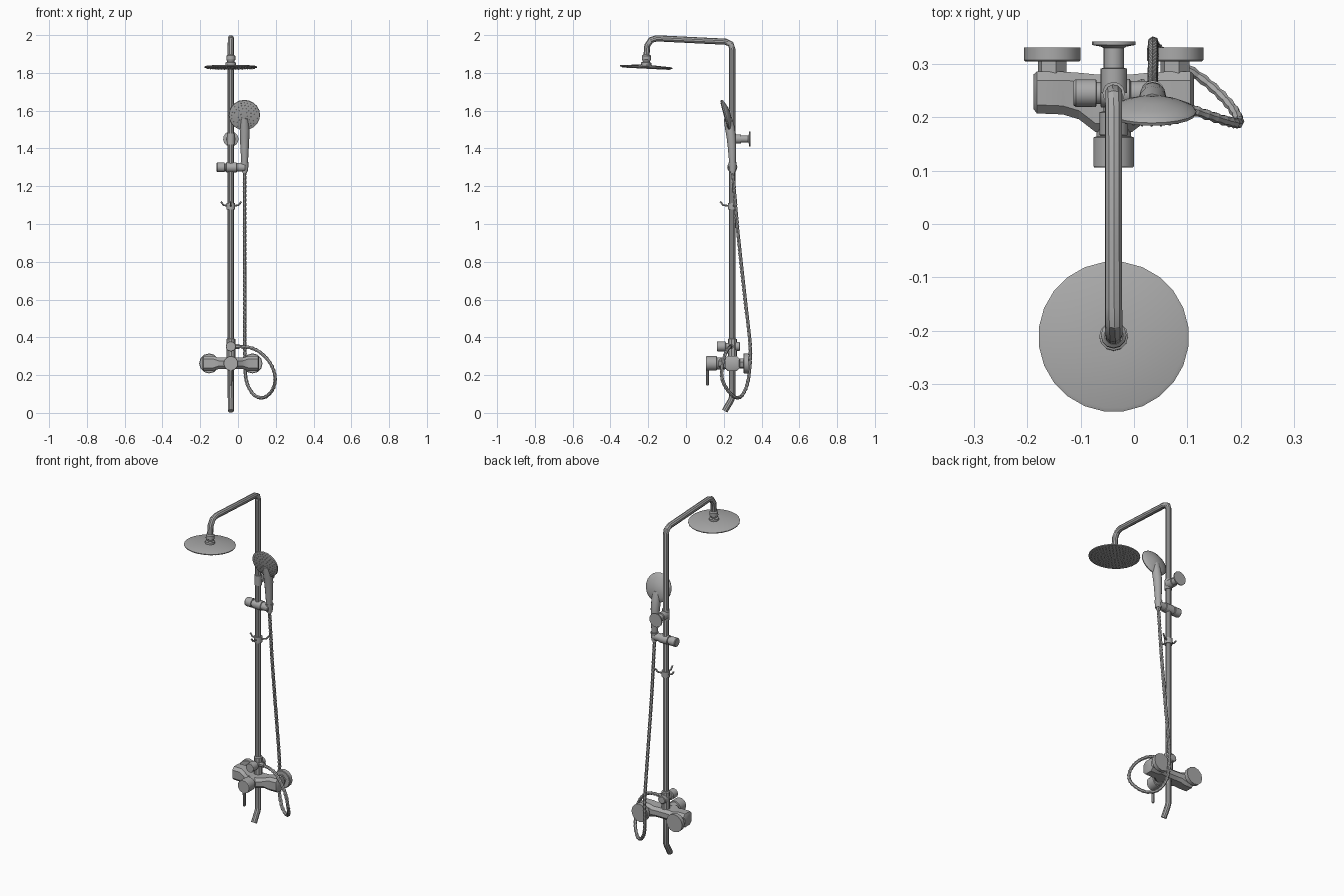
import bpy, bmesh, math
from mathutils import Vector, geometry

if "Cube" in bpy.data.objects:
    bpy.data.objects.remove(bpy.data.objects["Cube"])


def material(name, value):
    m = bpy.data.materials.new(name)
    m.use_nodes = True
    col = (value, value, value, 1)
    m.diffuse_color = col
    m.node_tree.nodes["Principled BSDF"].inputs["Base Color"].default_value = col
    return m


METAL = material("grey metal", 0.4)
CX, CY = -0.038, 0.245      # column axis
BZ = 0.262                  # mixer height


def finish(name, bm, angle=30):
    bmesh.ops.recalc_face_normals(bm, faces=bm.faces)
    me = bpy.data.meshes.new(name)
    bm.to_mesh(me)
    bm.free()
    ob = bpy.data.objects.new(name, me)
    bpy.context.collection.objects.link(ob)
    me.materials.append(METAL)
    bpy.ops.object.select_all(action='DESELECT')
    ob.select_set(True)
    bpy.context.view_layer.objects.active = ob
    bpy.ops.object.shade_smooth_by_angle(angle=math.radians(angle))
    return ob


def add_tube(bm, path, radii, sides):
    """Sweep a polygon along a path; collinear paths give turned parts."""
    pts = [Vector(p) for p in path]
    if not isinstance(radii, (list, tuple)):
        radii = [radii] * len(pts)
    segs = []
    for a, b in zip(pts, pts[1:]):
        d = b - a
        segs.append(d.normalized() if d.length > 1e-7 else segs[-1])
    u = None
    rings = []
    for i, (p, r) in enumerate(zip(pts, radii)):
        t = (segs[max(i - 1, 0)] + segs[min(i, len(segs) - 1)]).normalized()
        if u is None:
            u = t.orthogonal()
        u = (u - t * u.dot(t)).normalized()
        v = t.cross(u)
        ring = []
        for k in range(sides):
            a = 2 * math.pi * (k + 0.5) / sides
            ring.append(bm.verts.new(p + (u * math.cos(a) + v * math.sin(a)) * r))
        rings.append(ring)
    for a, b in zip(rings, rings[1:]):
        for k in range(sides):
            j = (k + 1) % sides
            bm.faces.new((a[k], a[j], b[j], b[k]))
    bm.faces.new(rings[0])
    bm.faces.new(rings[-1])


def tube(name, path, radii, sides=12, angle=32):
    bm = bmesh.new()
    add_tube(bm, path, radii, sides)
    return finish(name, bm, angle)


def turned(name, origin, axis, profile, sides=16, angle=32):
    """Turned part: profile is (distance along axis, radius)."""
    o, d = Vector(origin), Vector(axis).normalized()
    return tube(name, [o + d * h for h, r in profile], [r for h, r in profile], sides, angle)


def nozzles(name, centre, axis, rings, size, height):
    """Concentric rings of small spray nozzles on a disc."""
    c, d = Vector(centre), Vector(axis).normalized()
    u = d.orthogonal().normalized()
    v = d.cross(u)
    bm = bmesh.new()
    for radius, count in rings:
        for k in range(count):
            a = 2 * math.pi * k / count
            p = c + (u * math.cos(a) + v * math.sin(a)) * radius
            add_tube(bm, [p - d * 0.002, p + d * height], [size, size * 0.7], 5)
    return finish(name, bm)


# Riser column with overhead arm, and the spout below the mixer
tube("riser_and_arm", [(CX, CY, 0.30), (CX, CY, 1.925), (CX, 0.237, 1.952), (CX, 0.21, 1.965),
                       (CX, -0.155, 1.983), (CX, -0.185, 1.974), (CX, -0.205, 1.945),
                       (CX, -0.21, 1.88)], 0.0165, 10)
tube("spout", [(CX, CY, 0.30), (CX, CY, 0.085), (CX, 0.238, 0.066), (CX, 0.205, 0.010)],
     0.0165, 10)
turned("riser_collar", (CX, CY, 0.29), (0, 0, 1),
       [(0, 0.024), (0.035, 0.024), (0.10, 0.024), (0.105, 0.018)], 10)

# Overhead shower, slightly tilted
tilt = Vector((0, 0.05, 1)).normalized()
head = Vector((CX, -0.211, 1.832))
turned("overhead_disc", head, tilt,
       [(-0.006, 0.132), (-0.004, 0.14), (0.001, 0.141), (0.004, 0.134), (0.010, 0.03)], 24)
turned("overhead_joint", head, tilt,
       [(0.006, 0.027), (0.022, 0.027), (0.026, 0.019), (0.034, 0.021), (0.038, 0.024),
        (0.058, 0.024), (0.064, 0.018)], 12)
nozzles("overhead_nozzles", head - tilt * 0.006, -tilt,
        [(0.018 * i, 6 * i) for i in range(1, 8)], 0.0035, 0.004)

# Hand shower: round head, domed back and tapering handle
face = Vector((0, -0.966, -0.26)).normalized()
hand = Vector((0.034, 0.203, 1.575))
turned("hand_shower_head", hand, -face,
       [(0, 0.074), (0.002, 0.081), (0.008, 0.083), (0.014, 0.078), (0.023, 0.058),
        (0.031, 0.032), (0.034, 0.01)], 20, 40)
nozzles("hand_shower_nozzles", hand, face, [(0.018, 6), (0.036, 12), (0.054, 18), (0.068, 24)],
        0.003, 0.003)
tube("hand_shower_handle", [(0.034, 0.222, 1.56), (0.035, 0.232, 1.51), (0.035, 0.24, 1.46),
                            (0.035, 0.244, 1.40), (0.035, 0.246, 1.33), (0.035, 0.247, 1.27)],
     [0.022, 0.026, 0.025, 0.022, 0.018, 0.012], 12)

# Sliding holder across the riser
turned("slider", (-0.113, CY, 1.30), (1, 0, 0),
       [(0, 0.023), (0.004, 0.026), (0.042, 0.026), (0.043, 0.021), (0.050, 0.021),
        (0.051, 0.027), (0.105, 0.027), (0.107, 0.023), (0.150, 0.023), (0.154, 0.020)], 14)
turned("handle_cradle", (0.035, 0.247, 1.277), (0, 0, 1), [(0, 0.017), (0.048, 0.022)], 12)

# Wall support
turned("wall_support", (CX, CY, 1.45), (0, 1, 0),
       [(0, 0.025), (0.046, 0.025), (0.047, 0.019), (0.084, 0.019), (0.087, 0.024),
        (0.090, 0.041), (0.097, 0.041)], 14)
turned("riser_joint", (CX, CY, 1.42), (0, 0, 1), [(0, 0.021), (0.06, 0.021)], 12)

# Hook collar with prongs
turned("hook_collar", (CX, CY, 1.078), (0, 0, 1), [(0, 0.023), (0.034, 0.023)], 12)
for n, (dx, dy) in {"left": (0.055, 0.022), "right": (-0.052, 0), "front": (0, -0.064)}.items():
    tube("hook_prong_" + n, [(CX + dx * f, CY + dy * f, z) for f, z in
                             ((0.2, 1.095), (0.75, 1.100), (1, 1.118))], 0.005, 6)

# Mixer body: octagonal sections lofted along x, mirrored about the column
half = [(0.150, 0.215, 0.280, 0.030), (0.144, 0.207, 0.285, 0.040), (0.095, 0.205, 0.285, 0.040),
        (0.065, 0.196, 0.283, 0.030), (0.034, 0.172, 0.280, 0.030)]
sections = [(-x, a, b, h) for x, a, b, h in half] + half[::-1]
bm = bmesh.new()
rings = []
for dx, y0, y1, h in sections:
    c = 0.016
    outline = [(y0, -h + c), (y0 + c, -h), (y1 - c, -h), (y1, -h + c),
               (y1, h - c), (y1 - c, h), (y0 + c, h), (y0, h - c)]
    rings.append([bm.verts.new((CX + dx, y, BZ + z)) for y, z in outline])
for a, b in zip(rings, rings[1:]):
    for k in range(8):
        j = (k + 1) % 8
        bm.faces.new((a[k], a[j], b[j], b[k]))
bm.faces.new(rings[0])
bm.faces.new(rings[-1])
finish("mixer_body", bm)

# Wall unions at each end of the mixer
for n, s in (("left", 1), ("right", -1)):
    x = CX + s * 0.115
    turned("union_nut_" + n, (x, 0.27, BZ), (0, 1, 0), [(0, 0.028), (0.04, 0.028)], 6)
    turned("wall_rosette_" + n, (x, 0.304, BZ), (0, 1, 0),
           [(0, 0.050), (0.003, 0.053), (0.026, 0.053)], 12)

# Mixer control knob and lever
turned("control_knob", (CX, 0.106, BZ), (0, 1, 0),
       [(0, 0.037), (0.003, 0.039), (0.056, 0.039), (0.058, 0.033), (0.10, 0.033)], 16)
tube("control_lever", [(CX, 0.114, BZ - 0.03), (CX, 0.114, 0.15), (CX, 0.114, 0.145)],
     [0.009, 0.008, 0.006], 8)

# Diverter above the mixer
turned("diverter", (CX, 0.165, 0.352), (0, 1, 0),
       [(0, 0.025), (0.003, 0.027), (0.044, 0.027), (0.046, 0.019), (0.095, 0.019),
        (0.097, 0.024), (0.118, 0.024), (0.121, 0.020)], 12)
turned("hose_outlet", (CX, CY - 0.005, 0.352), (1, 0, 0), [(0, 0.014), (0.045, 0.014)], 8)

# Flexible hose: spline through a few points, ribbed along its length
ctrl = [Vector(p) for p in (
    (0.035, 0.247, 1.28), (0.035, 0.275, 0.95), (0.036, 0.315, 0.58), (0.036, 0.340, 0.34),
    (0.042, 0.330, 0.18), (0.078, 0.303, 0.102), (0.130, 0.270, 0.080), (0.178, 0.225, 0.115),
    (0.196, 0.192, 0.178), (0.180, 0.191, 0.245), (0.135, 0.205, 0.305), (0.075, 0.225, 0.342),
    (0.000, 0.240, 0.352))]
path = []
for i in range(len(ctrl) - 1):
    a, b = ctrl[i], ctrl[i + 1]
    length = (b - a).length
    ta = (b - ctrl[i - 1]).normalized() if i else (b - a).normalized()
    tb = (ctrl[i + 2] - a).normalized() if i + 2 < len(ctrl) else (b - a).normalized()
    n = max(3, round(length / 0.012))
    piece = geometry.interpolate_bezier(a, a + ta * length / 3, b - tb * length / 3, b, n + 1)
    path += piece[:-1]
path.append(ctrl[-1])
tube("hose", path, [0.0105 if i % 2 else 0.0080 for i in range(len(path))], 7, 20)
